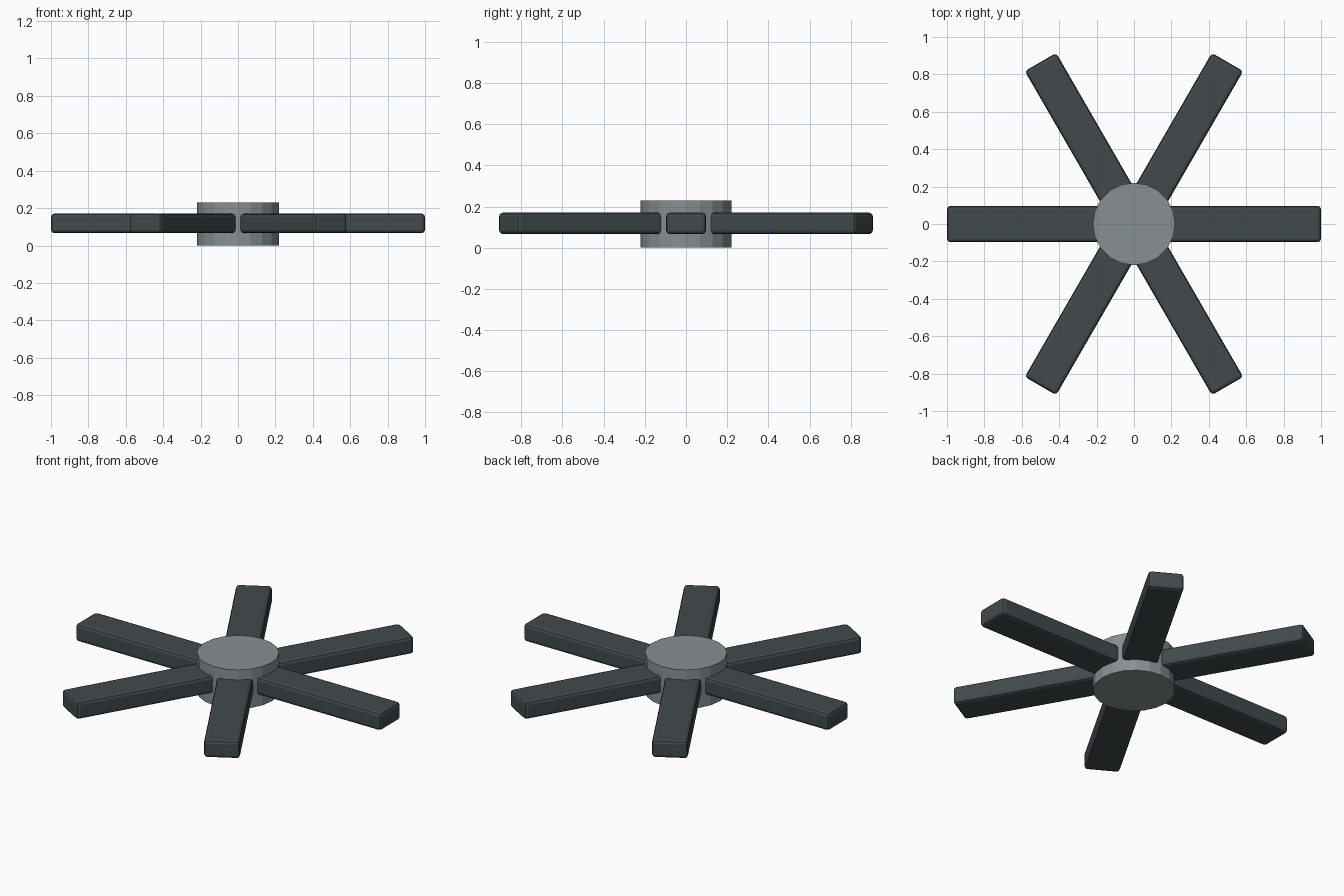
import bpy, math
from mathutils import Matrix

if "Cube" in bpy.data.objects:
    bpy.data.objects.remove(bpy.data.objects["Cube"])


def material(name, rgb):
    m = bpy.data.materials.new(name)
    m.diffuse_color = (*rgb, 1)
    m.use_nodes = True
    m.node_tree.nodes["Principled BSDF"].inputs["Base Color"].default_value = m.diffuse_color
    return m


hub_mat = material("hub_grey", (0.25, 0.28, 0.29))
blade_mat = material("blade_dark", (0.055, 0.068, 0.073))

# Central hub: flat-faced drum
HUB_H = 0.23
bpy.ops.mesh.primitive_cylinder_add(vertices=20, radius=0.22, depth=HUB_H,
                                    location=(0, 0, HUB_H / 2))
hub = bpy.context.object
hub.name = "hub"
hub.data.materials.append(hub_mat)

# Six radial blades: rounded bars rooted inside the hub
INNER, OUTER, WIDTH, Z0, Z1 = 0.14, 1.0, 0.194, 0.066, 0.17


def blade(i):
    bpy.ops.mesh.primitive_cube_add(size=1)
    ob = bpy.context.object
    ob.name = f"blade_{i + 1}"
    shape = (Matrix.Translation(((INNER + OUTER) / 2, 0, (Z0 + Z1) / 2))
             @ Matrix.Diagonal((OUTER - INNER, WIDTH, Z1 - Z0, 1)))
    ob.data.transform(shape)
    ob.rotation_euler.z = i * math.tau / 6
    ob.data.materials.append(blade_mat)
    bev = ob.modifiers.new("rounded_edges", 'BEVEL')
    bev.width = 0.018
    bev.segments = 2


for i in range(6):
    blade(i)
